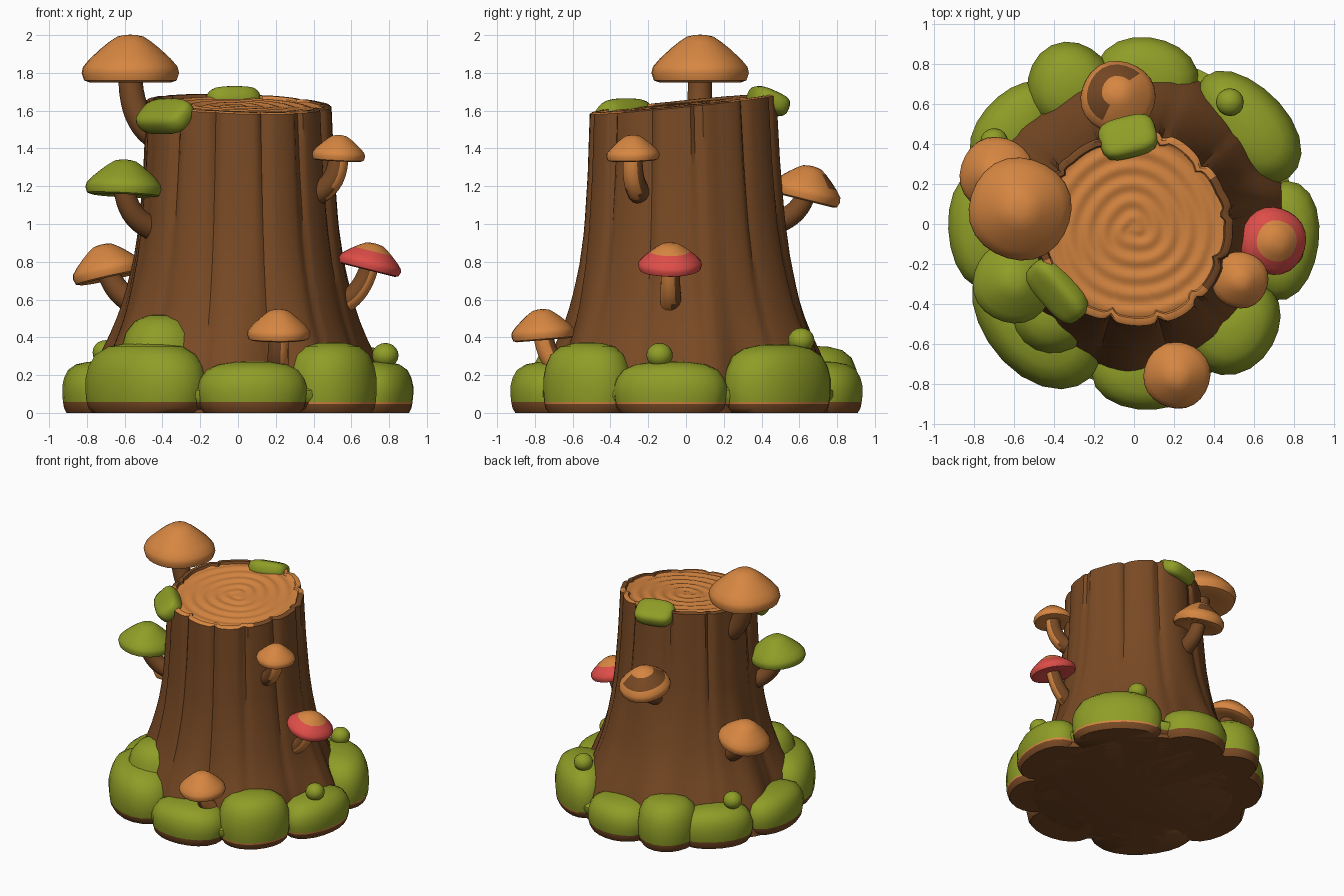
import bpy, bmesh, math
from math import sin, cos, pi, atan2, exp
from mathutils import Vector, Matrix

if "Cube" in bpy.data.objects:
    bpy.data.objects.remove(bpy.data.objects["Cube"])


def material(name, rgb):
    m = bpy.data.materials.new(name)
    m.diffuse_color = (*rgb, 1)
    m.use_nodes = True
    m.node_tree.nodes["Principled BSDF"].inputs["Base Color"].default_value = m.diffuse_color
    return m


BARK = material("bark brown", (0.19, 0.068, 0.018))
TAN = material("cut wood tan", (0.68, 0.24, 0.053))
MOSS = material("moss green", (0.275, 0.34, 0.02))
RED = material("cap red", (0.73, 0.075, 0.065))
UP = Vector((0, 0, 1))


def skin(name, rings, mats, rule=None, smooth=40):
    """Join closed rings of points into a capped mesh; rule(centre, ring) picks a material slot."""
    bm = bmesh.new()
    rv = [[bm.verts.new(p) for p in r] for r in rings]
    n = len(rings[0])
    made = [(bm.faces.new(rv[0][::-1]), 0), (bm.faces.new(rv[-1]), len(rv) - 1)]
    for i in range(len(rv) - 1):
        for j in range(n):
            k = (j + 1) % n
            made.append((bm.faces.new((rv[i][j], rv[i][k], rv[i + 1][k], rv[i + 1][j])), i))
    if rule:
        for f, i in made:
            f.material_index = rule(f.calc_center_median(), i)
    bmesh.ops.recalc_face_normals(bm, faces=bm.faces)
    me = bpy.data.meshes.new(name)
    bm.to_mesh(me)
    bm.free()
    for m in mats:
        me.materials.append(m)
    ob = bpy.data.objects.new(name, me)
    bpy.context.collection.objects.link(ob)
    bpy.context.view_layer.objects.active = ob
    ob.select_set(True)
    bpy.ops.object.shade_smooth_by_angle(angle=math.radians(smooth))
    ob.select_set(False)
    return ob


def lathe(profile, segs, mat=Matrix(), wobble=None):
    w = wobble or (lambda a: 1)
    return [[mat @ Vector((r * w(a) * cos(a), r * w(a) * sin(a), z))
             for a in (2 * pi * j / segs for j in range(segs))] for r, z in profile]


def lerp(table, z):
    for (z0, r0), (z1, r1) in zip(table, table[1:]):
        if z <= z1:
            return r0 + (r1 - r0) * (z - z0) / (z1 - z0)
    return table[-1][1]


# ---- trunk: flared, fluted bark with a slanted, ringed cut on top
FLARE = [(0, .78), (.15, .765), (.3, .71), (.45, .645), (.6, .598), (.8, .555),
         (1.0, .527), (1.3, .505), (1.7, .487)]
CRACKS = [-1.83, -1.3, -0.85, -0.35, 0.15, 0.75, 1.25, 1.9, 2.5, 3.3, 4.0]
SEG = 144


def cut_z(x, y):
    return 1.632 + 0.1 * y - 0.03 * x


def trunk_radius(a, z):
    r = lerp(FLARE, z)
    low = max(0, 1 - z / 1.1) ** 2
    r += low * (0.035 * sin(7 * a + 0.8) + 0.02 * sin(11 * a) + .03 * cos(a - 2.6))
    r += 0.008 * sin(5 * a + 1) + 0.008 * (abs(sin(7 * a + 0.5 * sin(2 * a))) - 0.6)
    for c in CRACKS:
        d = atan2(sin(a - c), cos(a - c))
        r -= (0.010 + 0.016 * min(1, z / 1.6) ** 2) * exp(-(d / 0.04) ** 2)
    return r


angles = [2 * pi * j / SEG for j in range(SEG)]
rings = []
STEPS = 20
for i in range(STEPS + 1):
    ring = []
    for a in angles:
        t = i / STEPS
        r = trunk_radius(a, 1.63 * t)
        ring.append((r * cos(a), r * sin(a) - 0.02 * t, cut_z(r * cos(a), r * sin(a)) * t))
    rings.append(ring)
SIDE = len(rings)
cuts = [0.975, 0.925, 0.91] + [0.89 - 0.87 * k / 32 for k in range(33)]
for s in cuts:
    ring = []
    for a in angles:
        full = trunk_radius(a, 1.63)
        r = (full * s if s > 0.9 else s * (full * s + 0.488 * (1 - s)))
        x, y = r * cos(a), r * sin(a)
        if s > 0.92:
            dz = 0.008
        else:
            dz = -0.006 + 0.005 * sin(2 * pi * r / 0.085 - a + 0.5 * sin(3 * a)) * min(1, r / 0.05)
        ring.append((x, y - 0.02, cut_z(x, y) + dz))
    rings.append(ring)


def trunk_colour(c, i):
    a = atan2(c.y, c.x)          # bark lip stays brown on the right and the rear left
    lip = i < SIDE + 2 and (-.75 < a < .55 or a > 1.9 or a < -2.75)
    return int(i >= SIDE - 1 and not lip)


skin("trunk", rings, [BARK, TAN], trunk_colour, 35)

# ---- moss around the foot, brown underneath, with a thin tan line on the right
MOUND = [(.02, 0), (.88, 0), (.95, .09), (.97, .165), (.98, .21), (1, .35), (1, .52),
         (.95, .68), (.84, .84), (.62, .95), (.3, 1), (.02, 1.01)]


def moss(name, x, y, rx, ry, h, segs=20):
    turn = atan2(y, x) - pi / 2
    mat = Matrix.Translation((x, y, 0)) @ Matrix.Rotation(turn, 4, 'Z') @ Matrix.Diagonal((rx, ry, 1, 1))
    prof = [(r, z * .28 if z < .3 else .0588 + (z - .21) / .79 * (h - .0588)) for r, z in MOUND]

    def colour(c, i):
        if c.z > .058:
            return 1
        return 2 if c.z > .046 and c.x > .4 else 0
    skin(name, lathe(prof, segs, mat, lambda a: 1 + 0.025 * sin(3 * a + 9 * x)),
         [BARK, MOSS, TAN], colour, 50)


moss("moss_bed", 0, 0, .82, .82, .21, 48)
for k, m in enumerate([
        (.06, .72, .26, .22, .27), (-.32, .69, .22, .22, .35), (-.60, .47, .27, .18, .28),
        (-.74, -.02, .30, .195, .27), (-.49, -.51, .385, .24, .37), (-.41, -.44, .235, .22, .515),
        (.08, -.715, .29, .22, .27), (.50, -.52, .26, .21, .37), (.735, -.08, .30, .195, .27),
        (.57, .48, .33, .205, .36)]):
    moss(f"moss_mound_{k + 1}", *m)

# ---- small round moss buds
for k, p in enumerate([(.78, -.14, .305), (.48, .61, .385), (-.70, .41, .32)]):
    ball = [(max(.002, .07 * sin(pi * i / 10)), -.065 * cos(pi * i / 10)) for i in range(11)]
    skin(f"moss_bud_{k + 1}", lathe(ball, 16, Matrix.Translation(p)), [MOSS])


# ---- moss pads draped over the cut edge
def pad(name, loc, size, heading, tilt):
    prof = []
    for i in range(13):
        t = -pi / 2 + pi * i / 12
        prof.append((max(.02, cos(t)) ** .5, math.copysign(abs(sin(t)) ** .7, t)))
    mat = (Matrix.Translation(loc) @ Matrix.Rotation(heading - pi / 2, 4, 'Z')
           @ Matrix.Rotation(-tilt, 4, 'X') @ Matrix.Diagonal((*size, 1)))
    box = lambda a: (abs(cos(a)) ** 3.5 + abs(sin(a)) ** 3.5) ** (-1 / 3.5)
    skin(name, lathe(prof, 24, mat, box), [MOSS], None, 50)


pad("moss_pad_back", (-.03, .435, 1.65), (.145, .105, .06), pi / 2 + .25, .42)
pad("moss_pad_front", (-.385, -.335, 1.57), (.18, .10, .065), pi * 1.23, .75)

# ---- mushrooms: curved stem plus domed cap
CAP = [(.02, .12), (.45, .08), (.84, 0), (.95, .04), (1, .2), (.97, .33), (.83, .5),
       (.61, .71), (.43, .86), (.27, .97), (.13, 1), (.01, 1.01)]


def mushroom(name, cap, r, h, tilt, base, mid, width, colour, spots=None, tan_side=False):
    cap, base, mid = Vector(cap), Vector(base), Vector(mid)
    axis = Vector((*tilt, 1)).normalized()
    end = cap + axis * h * .2
    stem, spine = [], []
    for i in range(11):
        t = i / 10
        p = base * (1 - t) ** 2 + mid * 2 * t * (1 - t) + end * t * t
        d = ((mid - base) * (1 - t) + (end - mid) * t).normalized()
        q = UP.rotation_difference(d)
        w = width * (1.15 - .2 * t)
        spine.append(p)
        stem.append([p + q @ Vector((w * cos(a), w * sin(a), 0))
                     for a in (2 * pi * j / 14 for j in range(14))])

    def pale(c, i):              # pale outer side of some stems
        off = c - (spine[min(i, 9)] + spine[min(i, 9) + 1]) / 2
        return int(tan_side and off.dot(Vector((.9, -.35, 0))) > .55 * width)
    skin(name + "_stem", stem, [BARK, TAN], pale)
    mat = Matrix.Translation(cap) @ UP.rotation_difference(axis).to_matrix().to_4x4()
    rings = lathe([(a * r, b * h) for a, b in CAP], 24, mat, lambda a: 1 + .015 * sin(4 * a))
    inv = mat.inverted()
    rule = (lambda c, i: int(spots[1](inv @ c, i))) if spots else None
    skin(name + "_cap", rings, [colour] + ([spots[0]] if spots else []), rule, 45)


mushroom("top_left_mushroom", (-.57, .075, 1.75), .258, .25, (0, 0),
         (-.42, .07, 1.46), (-.57, .07, 1.54), .066, TAN)
mushroom("green_mushroom", (-.605, -.295, 1.15), .205, .19, (.05, .05),
         (-.40, -.19, .96), (-.58, -.28, 1.0), .058, MOSS)
mushroom("low_left_mushroom", (-.68, .245, .71), .19, .185, (-.22, .06),
         (-.48, .2, .56), (-.64, .24, .60), .06, TAN)
# curved brown blemish on the back cap
mushroom("back_mushroom", (-.08, .625, 1.125), .188, .185, (0, .25),
         (-.07, .42, .99), (-.08, .60, 1.03), .055, TAN,
         (BARK, lambda c, i: 6 <= i <= 7 and .9 < atan2(c.y, c.x) % (2 * pi) < 4.1))
mushroom("right_mushroom", (.53, -.28, 1.335), .142, .135, (.05, -.03),
         (.36, -.22, 1.14), (.53, -.29, 1.18), .055, TAN, None, True)
# red cap with a tan centre spot
mushroom("red_mushroom", (.69, -.085, .755), .17, .145, (.25, 0),
         (.50, -.08, .56), (.65, -.08, .60), .052, RED, (TAN, lambda c, i: i >= 7), True)
mushroom("front_mushroom", (.215, -.755, .385), .168, .163, (0, -.08),
         (.20, -.58, .2), (.215, -.73, .23), .055, TAN, None, True)
